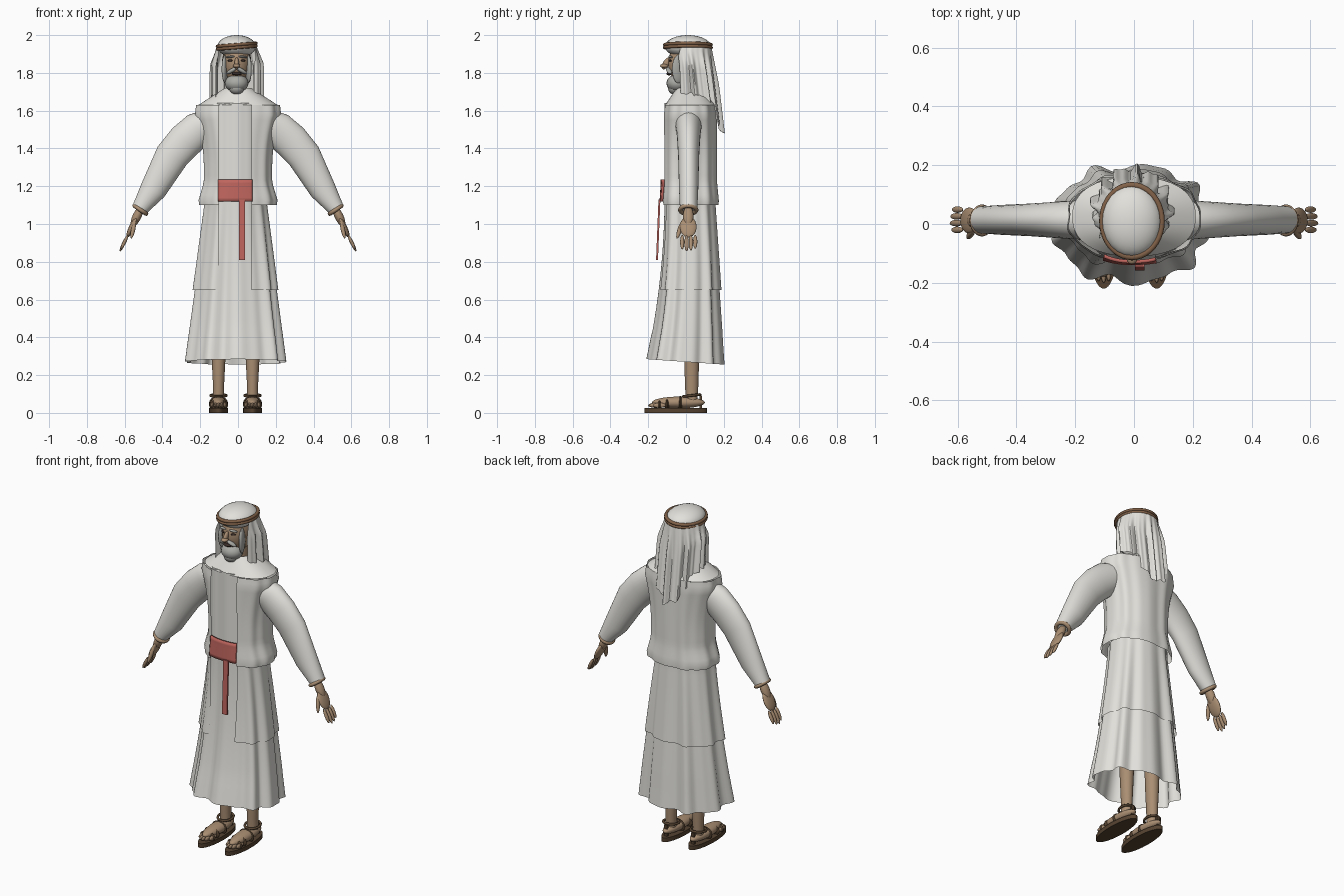
import bpy, bmesh, math
from math import sin, cos, pi
from mathutils import Vector

if "Cube" in bpy.data.objects:
    bpy.data.objects.remove(bpy.data.objects["Cube"])


def material(name, *rgb):
    made = bpy.data.materials.new(name)
    made.use_nodes = True
    made.diffuse_color = (*rgb, 1)
    made.node_tree.nodes["Principled BSDF"].inputs["Base Color"].default_value = (*rgb, 1)
    return made


CLOTH = material("white cloth", .76, .75, .71)
SKIN = material("tan skin", .4, .27, .17)
RED = material("red sash", .52, .13, .11)
LEATHER = material("dark leather", .09, .055, .03)
CORD = material("brown cord", .22, .12, .065)
HAIR = material("grey hair", .4, .4, .38)
DARK = material("dark features", .04, .025, .02)
MIDDLE = -.007  # sideways centre of the head


def link(name, mesh, mat):
    data = bpy.data.meshes.new(name)
    mesh.to_mesh(data)
    mesh.free()
    data.materials.append(mat)
    made = bpy.data.objects.new(name, data)
    bpy.context.collection.objects.link(made)
    bpy.ops.object.select_all(action="DESELECT")
    made.select_set(True)
    bpy.context.view_layer.objects.active = made
    bpy.ops.object.shade_smooth_by_angle(angle=math.radians(50))
    return made


def primitive(name, mat, size, tilt):
    made = bpy.context.object
    made.name, made.scale, made.rotation_euler = name, size, tilt
    made.data.materials.append(mat)
    bpy.ops.object.shade_smooth_by_angle(angle=math.radians(50))
    return made


def ellipsoid(name, centre, radii, mat, tilt=(0, 0, 0)):
    bpy.ops.mesh.primitive_uv_sphere_add(segments=24, ring_count=16, location=centre)
    primitive(name, mat, radii, tilt)


def box(name, centre, size, mat, tilt=(0, 0, 0)):
    bpy.ops.mesh.primitive_cube_add(size=1, location=centre)
    primitive(name, mat, size, tilt)


def ring(name, centre, width, depth, thick, mat, tilt=(0, 0, 0)):
    bpy.ops.mesh.primitive_torus_add(location=centre, major_radius=1, minor_radius=thick / width,
                                     major_segments=40, minor_segments=8)
    primitive(name, mat, (width, depth, width), tilt)


def power(value, exponent):
    return math.copysign(abs(value) ** exponent, value)


def drape(name, outline, top, bottom, mat, shift=0, gap=None, band=None, warp=None,
          square=2.3, steps=12, around=110):
    """Cloth around z. outline(z) gives half width, front and back.
    gap leaves a span of x open at the front; band keeps only that span."""
    mesh = bmesh.new()
    rows = []
    for step in range(steps + 1):
        z = top + (bottom - top) * step / steps
        width, front, back = outline(z)
        start, end = 0, 2 * pi
        if gap or band:
            low, high = [math.asin(power((x - shift) / width, square / 2)) for x in gap or band]
            start, end = (high, low + 2 * pi) if gap else (low, high)
        row = []
        for i in range(around + 1):
            a = start + (end - start) * i / around
            x = shift + width * power(sin(a), 2 / square)
            y = (front + back) / 2 - (back - front) / 2 * power(cos(a), 2 / square)
            point = Vector((x, y, z))
            row.append(mesh.verts.new(warp(point, a) if warp else point))
        rows.append(row)
    for upper, lower in zip(rows, rows[1:]):
        for i in range(around):
            mesh.faces.new((upper[i], lower[i], lower[i + 1], upper[i + 1]))
    bmesh.ops.remove_doubles(mesh, verts=mesh.verts, dist=.00001)
    return link(name, mesh, mat)


def limb(name, points, y, depths, mat, around=28):
    """Tube through (x, z, radius); its depth along y blends between two values."""
    mesh = bmesh.new()
    centres = [Vector((x, y, z)) for x, z, radius in points]
    last = len(points) - 1
    rows = []
    for k, centre in enumerate(centres):
        along = (centres[min(k + 1, last)] - centres[max(k - 1, 0)]).normalized()
        across = along.cross(Vector((0, 1, 0))) * points[k][-1]
        deep = Vector((0, depths[0] + (depths[1] - depths[0]) * k / last, 0))
        angles = [2 * pi * i / around for i in range(around)]
        rows.append([mesh.verts.new(centre + across * cos(a) + deep * sin(a)) for a in angles])
    for upper, lower in zip(rows, rows[1:]):
        for i in range(around):
            mesh.faces.new((upper[i - 1], upper[i], lower[i], lower[i - 1]))
    mesh.faces.new(rows[0])
    mesh.faces.new(rows[-1])
    bmesh.ops.recalc_face_normals(mesh, faces=mesh.faces)
    link(name, mesh, mat)


# Garment outlines
def skirt(z, inset=0.0):
    flare = max(0, (1.1 - z) / .8)
    return .165 + .1 * flare - inset, -.12 - .08 * flare ** 2 + inset, .155 + .05 * flare - inset


def torso(z, puff=0.0):
    chest = max(0, (z - 1.3) / .3)
    roll = max(0, z - 1.58) / 2
    bulge = max(0, 1 - abs(z - 1.12) / .1) * .03
    return (.18 + .055 * chest ** 2 + bulge - roll,
            -.122 - bulge / 5 - puff + roll / 4, .163 + bulge / 3 - roll / 4)


def collar(z):
    drop = (1.72 - z) / .09
    return .07 + .14 * drop, -.05 - .06 * drop, .09 + .07 * drop


def veil(z):
    drop = (1.94 - z) / .45
    spread = min(1, drop * 3)
    return .105 + .025 * spread, -.1 + .02 * spread, .135 + .055 * drop


# Cloth folds deepen towards the hem
def folds(point, a):
    depth = .003 + .011 * max(0, min(1, 1.15 - point.z))
    wave = depth * (sin(9 * a + .6) + .6 * sin(14 * a + 2))
    point += Vector((sin(a), -cos(a), 0)) * wave
    if point.z < .4:
        point.z -= .07 * point.y
    return point


# The veil hangs lowest at the back
def hang(point, a):
    aside = sin(a) ** 2 if cos(a) < 0 else 1
    fall = 1.94 - point.z
    point.z = 1.94 - fall * (1 - .4 * aside + .03 * sin(11 * a))
    wave = .05 * min(.2, fall) * (sin(13 * a) + .7 * sin(21 * a + 1))
    return point + Vector((sin(a), -cos(a), 0)) * wave


# Robe and open overcoat
OPENING = (-.1, .072)
drape("collar", collar, 1.72, 1.63, CLOTH, steps=4)
drape("inner_robe", lambda z: skirt(z, .01), 1.64, .27, CLOTH, shift=-.01, warp=folds, steps=24)
drape("coat_upper", torso, 1.63, 1.1, CLOTH, gap=OPENING, warp=folds, steps=20)
drape("coat_lower", skirt, 1.14, .65, CLOTH, shift=-.012, gap=OPENING, warp=folds)

# Sash with its hanging end
sash = drape("sash", lambda z: torso(z, .012), 1.235, 1.12, RED, band=(-.105, .076), steps=6, around=16)
sash.modifiers.new("thickness", "SOLIDIFY").thickness = .012
box("sash_end", (.02, -.147, .97), (.032, .01, .32), RED, (-.04, 0, 0))

for side, label in ((1, "left"), (-1, "right")):
    # Sleeve, cuff and hand
    sleeve = ((.17, 1.52, .085), (.21, 1.5, .094), (.28, 1.44, .095),
              (.35, 1.36, .09), (.45, 1.18, .07), (.52, 1.08, .043))
    limb(label + "_sleeve", [(side * x, z, r) for x, z, r in sleeve], .014, (.07, .046), CLOTH)
    ring(label + "_cuff", (side * .517, .012, 1.075), .038, .042, .011, SKIN, (0, side * -.6, 0))
    lean = side * -.45
    ellipsoid(label + "_wrist", (side * .535, .012, 1.04), (.023, .028, .06), SKIN, (0, lean, 0))
    ellipsoid(label + "_palm", (side * .56, .012, .985), (.016, .044, .062), SKIN, (0, lean, 0))
    for finger in range(4):
        reach = .05 - .006 * abs(finger - 1.3)
        spot = (side * (.58 + reach / 2), -.02 + .023 * finger, .94 - reach * .85)
        ellipsoid(label + "_finger", spot, (.009, .011, reach), SKIN, (0, lean, 0))
    ellipsoid(label + "_thumb", (side * .555, -.033, .97), (.011, .012, .05), SKIN, (-.3, lean / 2, 0))

    # Leg and foot
    x = side * .09 - .013
    limb(label + "_leg", ((x, .7, .05), (x, .3, .037), (x, .14, .029), (x, .05, .03)), .03, (.045, .03), SKIN)
    ellipsoid(label + "_foot", (x, -.04, .055), (.042, .14, .031), SKIN)
    for toe in range(-2, 3):
        ellipsoid(label + "_toe", (x + toe * .017, -.165 + .006 * toe ** 2, .04), (.009, .035, .013), SKIN)

    # Sandal
    bpy.ops.mesh.primitive_cylinder_add(vertices=40, radius=1, depth=1, location=(x, -.055, .0125))
    primitive(label + "_sole", LEATHER, (.05, .165, .025), (0, 0, 0))
    for y, height in ((-.14, .03), (-.1, .035), (-.03, .04)):
        ellipsoid(label + "_strap", (x, y, .01 + height), (.05, .012, height), LEATHER)
    ring(label + "_ankle_strap", (x, .03, .092), .042, .045, .007, LEATHER, (.12, 0, 0))
    box(label + "_heel_strap", (x, .078, .055), (.02, .012, .075), LEATHER)

    # Paired features of the face
    def feature(name, out, y, z, radii, mat, turn=0.0):
        ellipsoid(label + name, (MIDDLE + side * out, y, z), radii, mat, (0, side * turn, side * .3))

    feature("_eyebrow", .034, -.082, 1.885, (.025, .01, .006), HAIR, .1)
    feature("_eye", .034, -.083, 1.865, (.014, .007, .006), DARK)
    feature("_moustache", .026, -.09, 1.812, (.032, .014, .011), HAIR, .5)
    feature("_sideburn", .062, -.04, 1.82, (.015, .035, .075), HAIR)

# Head
ellipsoid("skull", (MIDDLE, .01, 1.85), (.078, .105, .12), SKIN)
limb("neck", ((MIDDLE, 1.8, .05), (MIDDLE, 1.66, .055)), .02, (.055, .06), SKIN)
ellipsoid("nose", (MIDDLE, -.105, 1.85), (.012, .017, .035), SKIN, (-.5, 0, 0))
ellipsoid("nostrils", (MIDDLE, -.115, 1.837), (.019, .022, .012), SKIN)
ellipsoid("mouth", (MIDDLE, -.09, 1.796), (.026, .014, .009), DARK)
ellipsoid("beard", (MIDDLE, -.045, 1.745), (.062, .058, .048), HAIR)
ellipsoid("beard_tip", (MIDDLE, -.06, 1.72), (.04, .035, .035), HAIR)

# Head cloth and its cord
ellipsoid("cap", (MIDDLE, .01, 1.94), (.102, .122, .06), CLOTH)
for z in (1.934, 1.949):
    ring("head_cord", (MIDDLE, .01, z), .103, .122, .009, CORD, (0, -.08, 0))
drape("veil", veil, 1.94, 1.49, CLOTH, shift=MIDDLE, gap=(-.105, .091), warp=hang, square=2)
